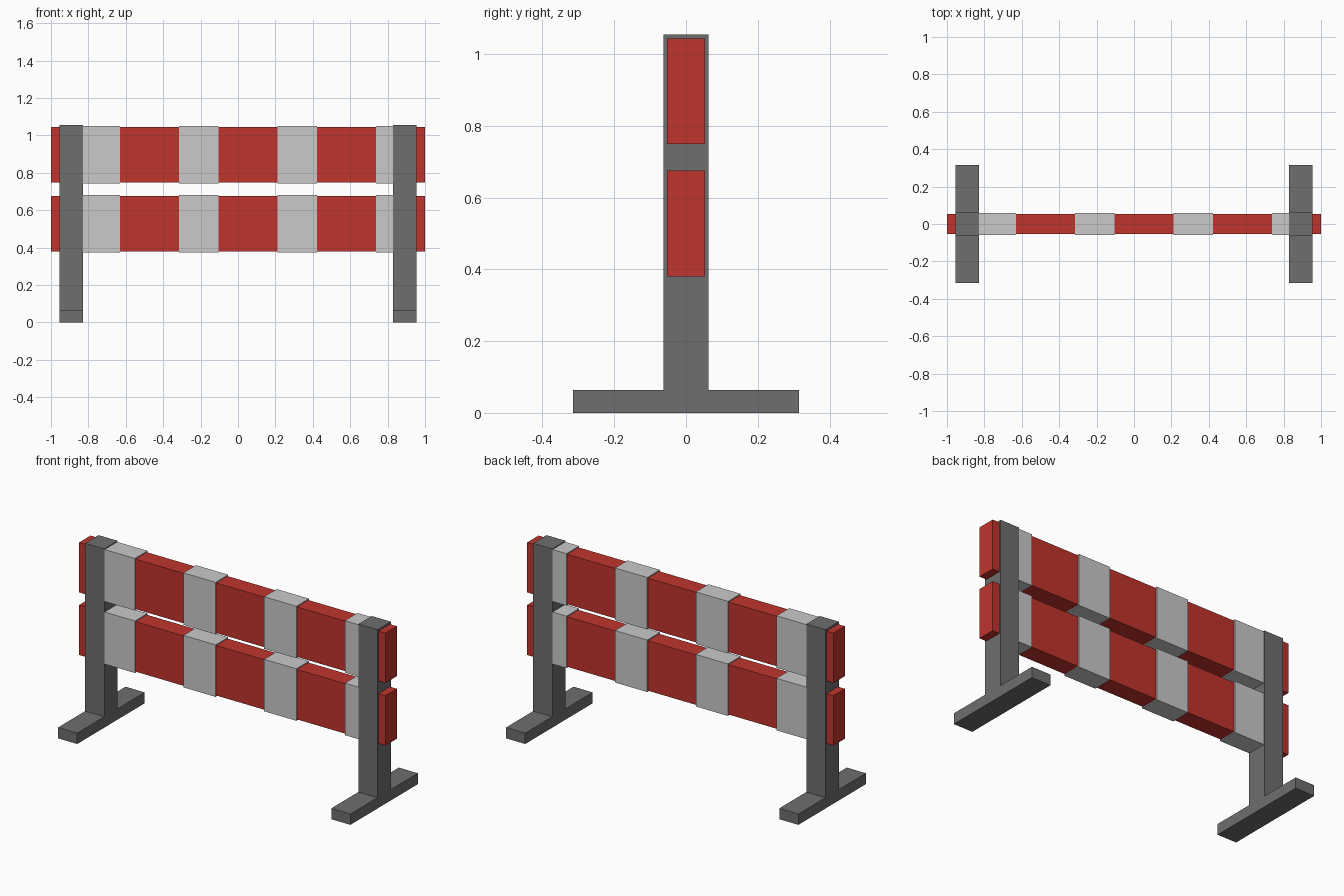
import bpy
import bmesh
from mathutils import Vector

cube = bpy.data.objects.get("Cube")
if cube:
    bpy.data.objects.remove(cube, do_unlink=True)


def make_material(name, rgb):
    mat = bpy.data.materials.new(name)
    mat.use_nodes = True
    color = (*rgb, 1.0)
    mat.diffuse_color = color
    mat.node_tree.nodes["Principled BSDF"].inputs["Base Color"].default_value = color
    return mat


red = make_material("red paint", (0.53, 0.034, 0.026))
white = make_material("pale grey paint", (0.59, 0.59, 0.59))
grey = make_material("dark grey metal", (0.156, 0.156, 0.156))


def add_object(name, bm, mat):
    bmesh.ops.recalc_face_normals(bm, faces=bm.faces)
    mesh = bpy.data.meshes.new(name)
    bm.to_mesh(mesh)
    bm.free()
    mesh.materials.append(mat)
    obj = bpy.data.objects.new(name, mesh)
    bpy.context.collection.objects.link(obj)
    return obj


def box(name, low, high, mat):
    low, high = Vector(low), Vector(high)
    bm = bmesh.new()
    bmesh.ops.create_cube(bm, size=1)
    bmesh.ops.scale(bm, vec=high - low, verts=bm.verts)
    bmesh.ops.translate(bm, vec=(low + high) / 2, verts=bm.verts)
    return add_object(name, bm, mat)


def stand(name, x, width):
    # Inverted T profile, extruded across the width of the post
    half = [(0.315, 0), (0.315, 0.064), (0.0625, 0.064), (0.0625, 1.055)]
    profile = half + [(-y, z) for y, z in reversed(half)]
    bm = bmesh.new()
    face = bm.faces.new([bm.verts.new((x - width / 2, y, z)) for y, z in profile])
    side = bmesh.ops.extrude_face_region(bm, geom=[face])
    verts = [v for v in side["geom"] if isinstance(v, bmesh.types.BMVert)]
    bmesh.ops.translate(bm, vec=(width, 0, 0), verts=verts)
    return add_object(name, bm, grey)


# Stands: upright post with a foot
stand("left_stand", 0.892, 0.125)
stand("right_stand", -0.892, 0.125)

# Boards with slightly raised pale bands
lip = 0.006
for level, bottom, top in (("lower", 0.38, 0.675), ("upper", 0.749, 1.044)):
    box(f"{level}_board", (-1, -0.053, bottom), (1, 0.053, top), red)
    for i in range(4):
        x = -0.842 + 0.527 * i
        box(f"{level}_band_{i + 1}", (x, -0.053 - lip, bottom - lip),
            (x + 0.21, 0.053 + lip, top + lip), white)
